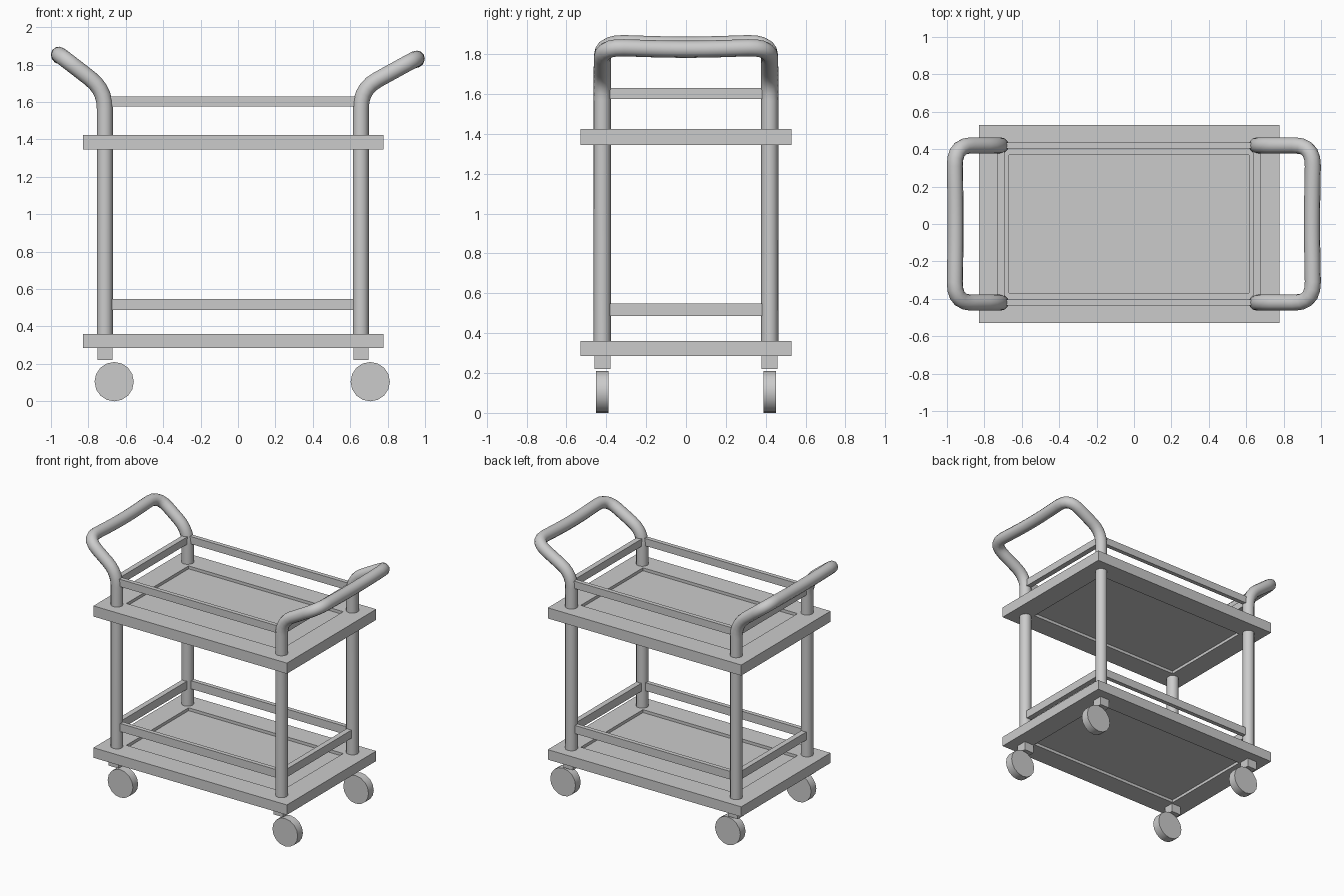
import bpy, bmesh, math
from mathutils import Vector

if "Cube" in bpy.data.objects:
    bpy.data.objects.remove(bpy.data.objects["Cube"])

POST_L, POST_R, POST_Y = -0.712, 0.657, 0.42
TUBE = 0.043


def mesh_object(name, bm):
    me = bpy.data.meshes.new(name)
    bm.to_mesh(me)
    bm.free()
    ob = bpy.data.objects.new(name, me)
    bpy.context.collection.objects.link(ob)
    return ob


def box_bm(x0, x1, y0, y1, z0, z1):
    bm = bmesh.new()
    bmesh.ops.create_cube(bm, size=1)
    for v in bm.verts:
        v.co = Vector((x1 if v.co.x > 0 else x0, y1 if v.co.y > 0 else y0, z1 if v.co.z > 0 else z0))
    return bm


def box(name, *bounds):
    return mesh_object(name, box_bm(*bounds))


def activate(ob):
    bpy.ops.object.select_all(action='DESELECT')
    ob.select_set(True)
    bpy.context.view_layer.objects.active = ob


def rounded(points, radii, steps=5):
    """Path through points with each inner corner replaced by a curve."""
    pts = [Vector(p) for p in points]
    out = [pts[0]]
    for i in range(1, len(pts) - 1):
        p, r = pts[i], radii[i - 1]
        a = p + (pts[i - 1] - p).normalized() * r
        b = p + (pts[i + 1] - p).normalized() * r
        for k in range(steps + 1):
            t = k / steps
            out.append(a * (1 - t) ** 2 + p * 2 * t * (1 - t) + b * t * t)
    out.append(pts[-1])
    return out


def tube(name, path):
    cu = bpy.data.curves.new(name, 'CURVE')
    cu.dimensions = '3D'
    cu.bevel_depth = TUBE
    cu.bevel_resolution = 4
    cu.use_fill_caps = True
    sp = cu.splines.new('POLY')
    sp.points.add(len(path) - 1)
    for pt, co in zip(sp.points, path):
        pt.co = (*co, 1)
    ob = bpy.data.objects.new(name, cu)
    bpy.context.collection.objects.link(ob)
    activate(ob)
    bpy.ops.object.convert(target='MESH')
    bpy.ops.object.shade_smooth_by_angle(angle=math.radians(40))


# Shelves: slabs with a recessed panel on both faces
def shelf(name, z0, z1):
    bm = box_bm(-0.83, 0.777, -0.53, 0.53, z0, z1)
    bm.normal_update()
    panels = [f for f in bm.faces if abs(f.normal.z) > 0.9]
    bmesh.ops.inset_individual(bm, faces=panels, thickness=0.228)
    bmesh.ops.inset_individual(bm, faces=panels, thickness=0, depth=-0.022)
    mesh_object(name, bm)


shelf("upper_shelf", 1.345, 1.425)
shelf("lower_shelf", 0.285, 0.36)


# Bent tube frames: two posts joined by a push handle at each end
def frame(name, px, elbow_z, hx, hz):
    y = POST_Y
    pts = [(px, -y, 0.32), (px, -y, elbow_z), (hx, -y, hz),
           (hx * 0.992, 0, hz - 0.014),
           (hx, y, hz), (px, y, elbow_z), (px, y, 0.32)]
    tube(name, rounded(pts, [0.10, 0.11, 0.18, 0.11, 0.10]))


frame("left_handle_frame", POST_L, 1.665, -0.960, 1.857)
frame("right_handle_frame", POST_R, 1.67, 0.958, 1.836)

# Guard rails above each shelf
for level, z0, z1 in (("upper", 1.575, 1.63), ("lower", 0.487, 0.548)):
    for side, y in (("front", -POST_Y), ("back", POST_Y)):
        box(f"{level}_{side}_rail", POST_L, POST_R, y - 0.016, y + 0.016, z0, z1)
    for side, x in (("left", POST_L), ("right", POST_R)):
        box(f"{level}_{side}_rail", x - 0.02, x + 0.02, -POST_Y, POST_Y, z0, z1)

# Casters: square stem and offset wheel under each post
for sx, x in (("left", POST_L), ("right", POST_R)):
    for sy, y in (("front", -POST_Y), ("back", POST_Y)):
        box(f"{sy}_{sx}_caster_stem", x - 0.04, x + 0.04, y - 0.04, y + 0.04, 0.22, 0.30)
        bpy.ops.mesh.primitive_cylinder_add(vertices=16, radius=0.105, depth=0.062,
                                            location=(x + 0.05, y, 0.105),
                                            rotation=(math.pi / 2, 0, 0))
        bpy.context.object.name = f"{sy}_{sx}_wheel"
        bpy.ops.object.shade_smooth_by_angle(angle=math.radians(40))
